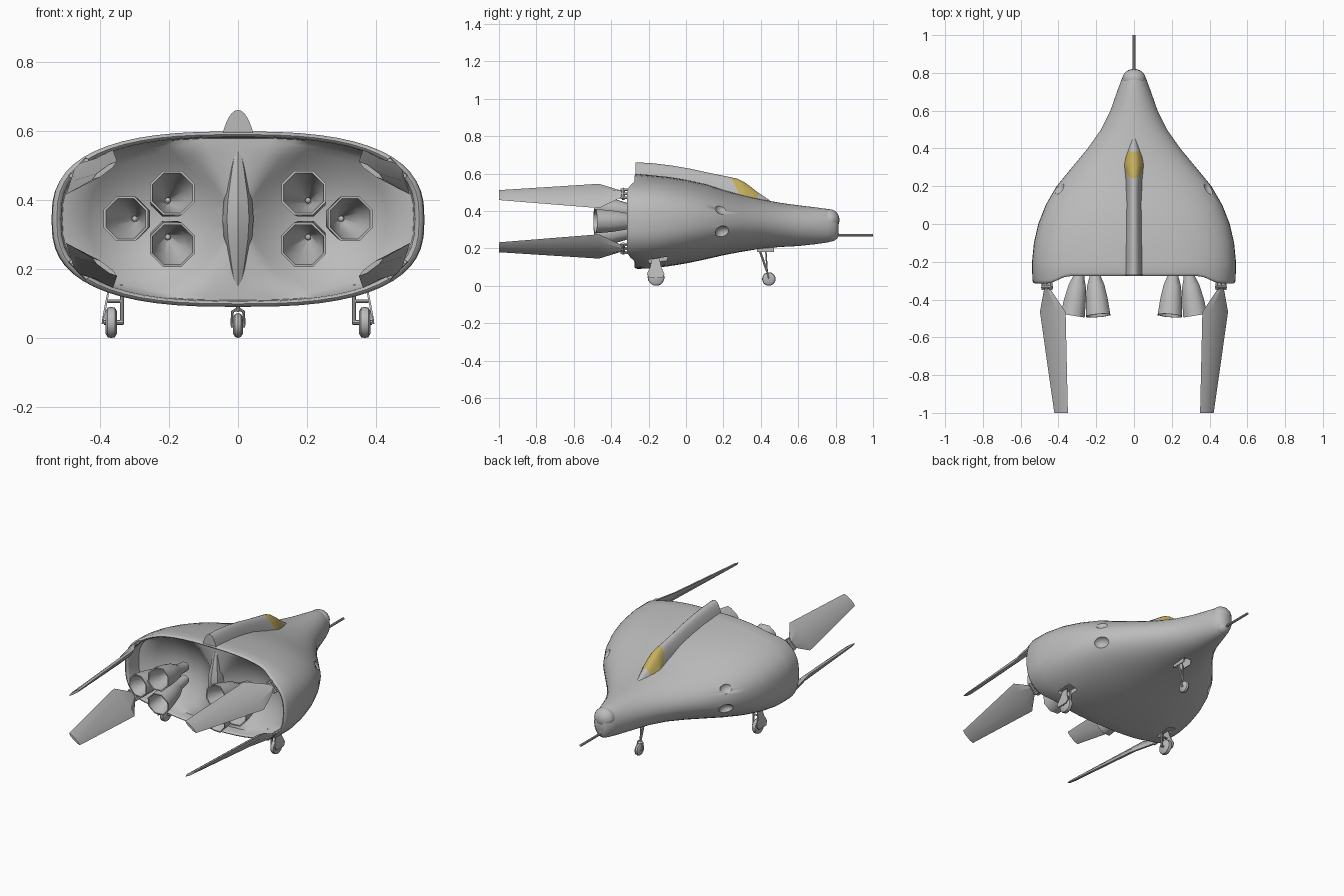
import bpy, bmesh, math
from mathutils import Vector

if "Cube" in bpy.data.objects:
    bpy.data.objects.remove(bpy.data.objects["Cube"])


def material(name, rgb):
    m = bpy.data.materials.new(name)
    m.diffuse_color = (*rgb, 1)
    m.use_nodes = True
    m.node_tree.nodes["Principled BSDF"].inputs["Base Color"].default_value = m.diffuse_color
    return m


GREY = material("hull grey", (0.5, 0.5, 0.5))
AMBER = material("canopy amber", (0.56, 0.43, 0.11))
MID = 0.345  # height of the hull axis at the stern


def finish(name, bm, angle=35):
    bmesh.ops.recalc_face_normals(bm, faces=bm.faces)
    mesh = bpy.data.meshes.new(name)
    bm.to_mesh(mesh)
    bm.free()
    ob = bpy.data.objects.new(name, mesh)
    bpy.context.collection.objects.link(ob)
    mesh.materials.append(GREY)
    mesh.materials.append(AMBER)
    smooth(ob, angle)
    return ob


def smooth(ob, angle):
    bpy.ops.object.select_all(action='DESELECT')
    ob.select_set(True)
    bpy.context.view_layer.objects.active = ob
    bpy.ops.object.shade_smooth_by_angle(angle=math.radians(angle))


def loft(name, rings, cap_start=True, cap_end=True, angle=35, amber=()):
    """Skin closed rings of points; ring gaps listed in amber get the canopy colour."""
    bm = bmesh.new()
    vs = [[bm.verts.new(p) for p in r] for r in rings]
    n = len(vs[0])
    for i in range(len(vs) - 1):
        for j in range(n):
            k = (j + 1) % n
            f = bm.faces.new((vs[i][j], vs[i][k], vs[i + 1][k], vs[i + 1][j]))
            f.material_index = 1 if i in amber else 0
    if cap_start:
        bm.faces.new(vs[0])
    if cap_end:
        bm.faces.new(vs[-1])
    return finish(name, bm, angle)


def turned(name, a, b, profile, sides=8, phase=0.0, angle=35, caps=True):
    """Revolve (distance 0..1, radius) pairs about the line from a to b."""
    a, b = Vector(a), Vector(b)
    axis = (b - a).normalized()
    u = axis.cross(Vector((0, 0, 1)) if abs(axis.z) < 0.9 else Vector((1, 0, 0))).normalized()
    v = axis.cross(u)
    rings = []
    for t, r in profile:
        c = a.lerp(b, t)
        rings.append([c + r * (math.cos(q) * u + math.sin(q) * v)
                      for q in (phase + 2 * math.pi * k / sides for k in range(sides))])
    return loft(name, rings, caps, caps, angle)


def rod(name, a, b, r, sides=8):
    return turned(name, a, b, [(0, r), (1, r)], sides)


def ball(name, centre, radii, seg=20):
    bm = bmesh.new()
    bmesh.ops.create_uvsphere(bm, u_segments=seg, v_segments=seg // 2, radius=1)
    for v in bm.verts:
        v.co = Vector([c + r * q for c, r, q in zip(centre, radii, v.co)])
    return finish(name, bm, 60)


def box(name, centre, size):
    bm = bmesh.new()
    bmesh.ops.create_cube(bm, size=1)
    for v in bm.verts:
        v.co = Vector([c + s * q for c, s, q in zip(centre, size, v.co)])
    return finish(name, bm)


# Hull: super-elliptical sections from nose to stern rim, then into the engine bay
N = 56
# y, half width, top, bottom, squareness
STATIONS = [(0.815, 0.03, 0.375, 0.265, 2), (0.795, 0.053, 0.398, 0.243, 2),
            (0.76, 0.068, 0.41, 0.232, 2), (0.7, 0.09, 0.418, 0.223, 2),
            (0.6, 0.125, 0.43, 0.212, 2), (0.5, 0.175, 0.444, 0.207, 2),
            (0.4, 0.245, 0.462, 0.198, 2), (0.3, 0.328, 0.485, 0.182, 2.05),
            (0.2, 0.41, 0.512, 0.163, 2.15), (0.1, 0.468, 0.545, 0.14, 2.3),
            (0.0, 0.507, 0.567, 0.119, 2.45), (-0.1, 0.53, 0.583, 0.103, 2.6),
            (-0.2, 0.54, 0.593, 0.092, 2.7)]


def section(w, top, bottom, n):
    pts = []
    for k in range(N):
        q = 2 * math.pi * k / N
        c, s = math.cos(q), math.sin(q)
        pts.append((math.copysign(abs(c) ** (2 / n), c) * w,
                    (top + bottom) / 2 + math.copysign(abs(s) ** (2 / n), s) * (top - bottom) / 2))
    return pts


def stern(x):  # the rim reaches further back at the sides
    t = min(1, max(0, (abs(x) - 0.34) / 0.12))
    return -0.265 - 0.04 * t * t * (3 - 2 * t)


def bulkhead(x, z):  # two bowls around the engine clusters
    d = math.hypot(abs(x) - 0.25, z - MID) / 0.23
    return -0.215 + 0.12 * max(0, 1 - d * d)


rings = [[(x, y, z) for x, z in section(w, t, b, n)] for y, w, t, b, n in STATIONS]
rim = section(0.538, 0.598, 0.09, 2.7)


def shrunk(s):
    return [(x * s, MID + (z - MID) * (s - (1 - s) * 0.4 if s > 0.9 else s)) for x, z in rim]


for s, dy in ((1, 0.006), (0.99, -0.006), (0.975, -0.01), (0.96, -0.006), (0.952, 0.006)):
    rings.append([(x, stern(x) + dy, z) for x, z in shrunk(s)])
rings.append([(x, -0.215, z) for x, z in shrunk(0.945)])
for s in (0.87, 0.8, 0.73, 0.66, 0.59, 0.52, 0.45, 0.38, 0.31, 0.24, 0.17, 0.1, 0.04):
    rings.append([(x, bulkhead(x, z), z) for x, z in shrunk(s)])
hull = loft("hull", rings, angle=50)

# Thruster recesses and wheel wells cut from the hull
cutters = [box("nose_well", (0, 0.425, 0.2), (0.045, 0.10, 0.07))]
for sx in (-1, 1):
    cutters.append(box("main_well", (sx * 0.365, -0.15, 0.115), (0.06, 0.10, 0.08)))
    for z in (0.415, 0.285):
        cutters.append(ball("recess", (sx * 0.415, 0.205, z), (0.045, 0.05, 0.036), 16))
for c in cutters:
    bpy.context.view_layer.objects.active = hull
    m = hull.modifiers.new("cut", 'BOOLEAN')
    m.operation, m.solver, m.object = 'DIFFERENCE', 'EXACT', c
    bpy.ops.object.modifier_apply(modifier=m.name)
    bpy.data.objects.remove(c)
smooth(hull, 50)

# Dorsal spine with the canopy at its front: y, half width, top, base
SPINE = [(-0.27, 0.048, 0.66, 0.582), (-0.18, 0.047, 0.655, 0.575), (-0.08, 0.046, 0.643, 0.56),
         (0.02, 0.045, 0.626, 0.54), (0.12, 0.045, 0.604, 0.51), (0.19, 0.046, 0.59, 0.49),
         (0.24, 0.05, 0.58, 0.48), (0.275, 0.052, 0.572, 0.475), (0.31, 0.051, 0.555, 0.468),
         (0.345, 0.046, 0.53, 0.46), (0.385, 0.037, 0.498, 0.45), (0.45, 0.016, 0.455, 0.435)]
spine = []
for i, (y, w, top, base) in enumerate(SPINE):
    ring = []
    for k in range(-8, 9):
        t = math.sin(k / 8 * math.pi / 2)
        z = base + (top - base) * (1 - abs(t) ** 2.2)
        lean = 0.5 * (top - z) if 4 < i < 10 else 0
        ring.append((w * t, y + lean * (0.4 if i > 7 else 1), z))
    spine.append(ring)
loft("spine_and_canopy", spine, angle=40, amber=(6, 7, 8, 9)[:4])

# Nose caps and probe
ball("nose_cap", (0, 0.768, 0.352), (0.062, 0.053, 0.057))
ball("lower_nose_cap", (0, 0.772, 0.278), (0.045, 0.045, 0.042))
rod("nose_probe", (0, 0.78, 0.27), (0, 1.0, 0.27), 0.007)

# Pointed divider between the engine bowls
loft("bay_divider", [[(w * math.cos(q), -0.2 + 1.3 * w * math.sin(q), z)
                      for q in (math.pi * k / 4 for k in range(8))]
                     for z, w in ((0.11, 0.002), (0.2, 0.024), (0.29, 0.041), (0.345, 0.045),
                                  (0.4, 0.041), (0.49, 0.024), (0.58, 0.002))])

for sx in (-1, 1):
    # Three outward-canted bell nozzles per side, each open with a conical inside
    for ox, oz in ((-0.045, 0.075), (0.09, 0.0), (-0.045, -0.075)):
        throat = Vector((sx * (0.235 + 0.5 * ox), -0.2, MID + 0.5 * oz))
        mouth = Vector((sx * (0.235 + ox), -0.485, MID + oz))
        turned("engine_nozzle", throat, mouth,
               [(0, 0.028), (0.28, 0.032), (0.45, 0.05), (0.7, 0.062), (1, 0.07),
                (1, 0.063), (0.72, 0.045), (0.35, 0.008)], 8, math.pi / 8, 50)
        ball("igniter", throat.lerp(mouth, 0.42), (0.009, 0.009, 0.009), 8)

    # Four folding stern fins with hinges
    for sz in (-1, 1):
        def place(x, y, z):
            return Vector((sx * x, y, MID + sz * (z - MID)))
        fin = []
        for y, ax, az, bx, bz, th in ((-0.345, 0.442, 0.508, 0.476, 0.472, 0.010),
                                      (-0.465, 0.362, 0.545, 0.498, 0.415, 0.013),
                                      (-1.0, 0.35, 0.511, 0.422, 0.458, 0.007)):
            ring = []
            for f, side in ((0, 0), (0.25, 1), (0.75, 1), (1, 0), (0.75, -1), (0.25, -1)):
                ring.append(place(ax + f * (bx - ax) + 0.69 * th * side, y,
                                  az + f * (bz - az) + 0.72 * th * side))
            fin.append(ring)
        loft("stern_fin", fin, angle=20)
        rod("hinge_pin", place(0.434, -0.335, 0.518), place(0.486, -0.335, 0.464), 0.009)
        for f in (0.1, 0.5, 0.9):
            x, z = 0.434 + 0.052 * f, 0.518 - 0.054 * f
            rod("hinge_lug", place(x, -0.28, z), place(x, -0.35, z), 0.008, 6)

    # Main landing gear: wheel, axle, leg and outer door
    wx = sx * 0.367
    turned("main_wheel", (wx - 0.017, -0.16, 0.045), (wx + 0.017, -0.16, 0.045),
           [(0, 0.032), (0.2, 0.043), (0.5, 0.045), (0.8, 0.043), (1, 0.032)], 20)
    rod("main_axle", (sx * 0.332, -0.16, 0.045), (sx * 0.388, -0.16, 0.045), 0.007)
    rod("main_leg", (sx * 0.336, -0.16, 0.04), (sx * 0.336, -0.16, 0.15), 0.006)
    rod("main_crossbar", (sx * 0.336, -0.16, 0.106), (sx * 0.378, -0.16, 0.106), 0.005)
    door = [[(sx * (x + dx), -0.162 + w, z) for dx in (-0.003, 0.003) for w in
             ((-h, h) if dx < 0 else (h, -h))]
            for z, x, h in ((0.04, 0.392, 0.035), (0.062, 0.389, 0.047),
                            (0.10, 0.382, 0.03), (0.145, 0.373, 0.02))]
    loft("main_gear_door", door)

    # Nose gear fork and doors
    rod("nose_fork", (sx * 0.018, 0.443, 0.037), (sx * 0.016, 0.432, 0.078), 0.004)
    rod("nose_fork_top", (0, 0.43, 0.086), (sx * 0.016, 0.432, 0.076), 0.004)
    box("nose_gear_door", (sx * 0.025, 0.425, 0.195), (0.005, 0.09, 0.03))

# Nose wheel and struts
turned("nose_wheel", (-0.014, 0.443, 0.036), (0.014, 0.443, 0.036),
       [(0, 0.024), (0.2, 0.033), (0.5, 0.036), (0.8, 0.033), (1, 0.024)], 20)
rod("nose_axle", (-0.02, 0.443, 0.036), (0.02, 0.443, 0.036), 0.006)
rod("nose_leg", (0, 0.432, 0.08), (0, 0.385, 0.215), 0.006)
rod("nose_brace", (0, 0.434, 0.075), (0, 0.425, 0.215), 0.004)
